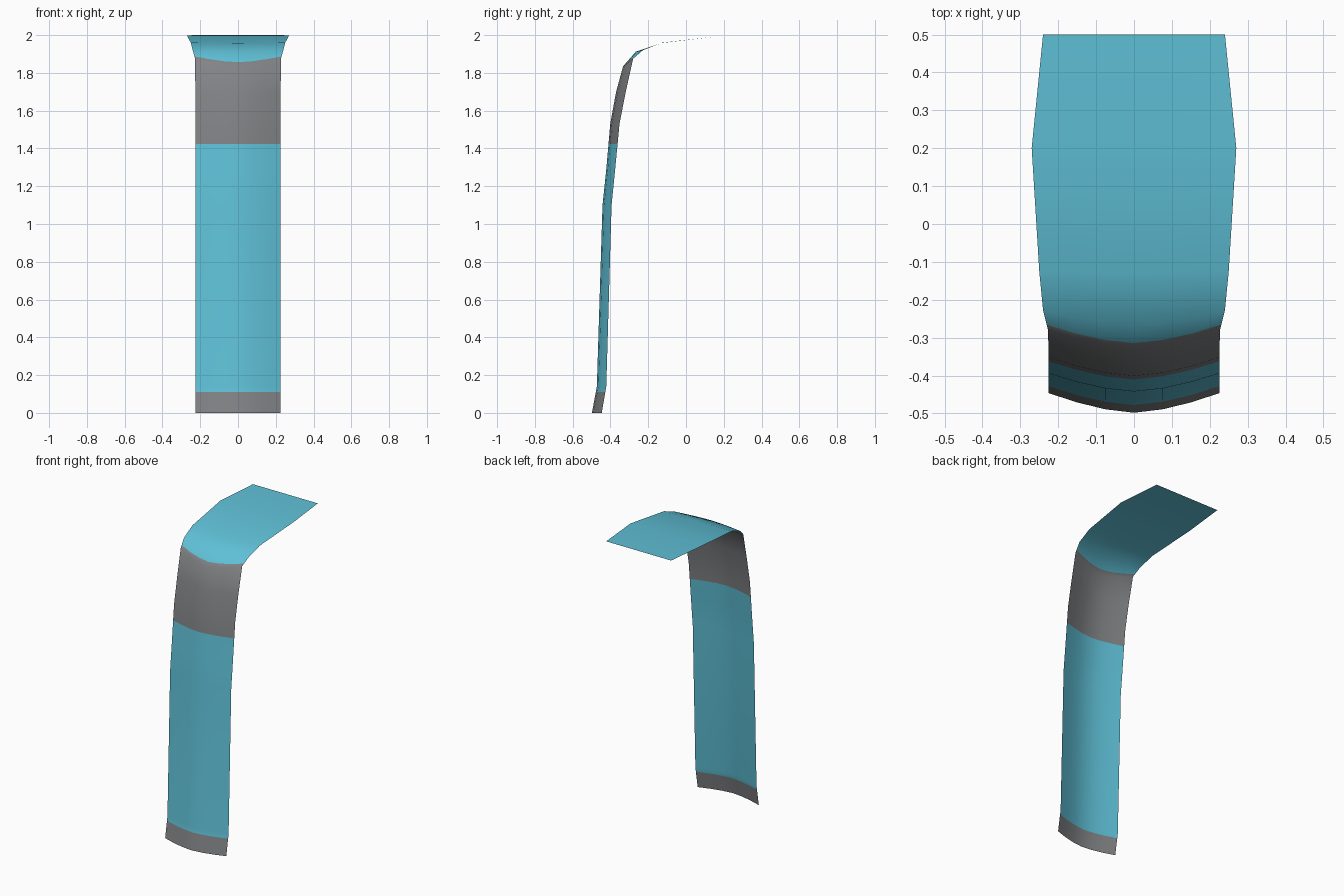
import bpy
import bmesh

if "Cube" in bpy.data.objects:
    bpy.data.objects.remove(bpy.data.objects["Cube"])


def material(name, rgb):
    m = bpy.data.materials.new(name)
    m.diffuse_color = (*rgb, 1.0)
    m.use_nodes = True
    m.node_tree.nodes["Principled BSDF"].inputs["Base Color"].default_value = m.diffuse_color
    return m


# Cross-sections from foot to back lip:
# half width, centre (y, z), side edge (y, z)
SECTIONS = [
    (0.226, -0.498, 0.00, -0.446, 0.00),
    (0.226, -0.472, 0.14, -0.422, 0.14),
    (0.226, -0.442, 1.10, -0.394, 1.10),
    (0.226, -0.422, 1.29, -0.375, 1.29),
    (0.226, -0.401, 1.53, -0.352, 1.53),
    (0.226, -0.370, 1.70, -0.319, 1.70),
    (0.227, -0.333, 1.835, -0.280, 1.875),
    (0.240, -0.266, 1.912, -0.228, 1.92),
    (0.250, -0.130, 1.958, -0.125, 1.96),
    (0.270, 0.200, 1.997, 0.200, 1.997),
    (0.240, 0.500, 2.00, 0.500, 2.00),
]


def section_between(i, t):
    return tuple(a + (b - a) * t for a, b in zip(SECTIONS[i], SECTIONS[i + 1]))


# Extra sections where the colour changes, giving clean borders
rows, row_colour = [], []
colour = 1
SPLITS = {0: 0.11 / 0.14, 3: (1.424 - 1.29) / 0.24, 6: 0.28}
for i, s in enumerate(SECTIONS):
    rows.append(s)
    row_colour.append(colour)
    if i in SPLITS:
        colour = 1 - colour
        rows.append(section_between(i, SPLITS[i]))
        row_colour.append(colour)

# Curved sheet: bowed across its width, lofted along the sections
COLUMNS = [-1, -0.67, -0.33, 0, 0.33, 0.67, 1]
bm = bmesh.new()
grid = []
for half, cy, cz, ey, ez in rows:
    line = []
    for u in COLUMNS:
        k = abs(u) ** 1.6
        line.append(bm.verts.new((half * u, cy + (ey - cy) * k, cz + (ez - cz) * k)))
    grid.append(line)
for r in range(len(rows) - 1):
    for c in range(len(COLUMNS) - 1):
        f = bm.faces.new((grid[r][c], grid[r][c + 1], grid[r + 1][c + 1], grid[r + 1][c]))
        f.material_index = row_colour[r]
        f.smooth = True

mesh = bpy.data.meshes.new("curved_panel")
bm.to_mesh(mesh)
bm.free()
mesh.materials.append(material("light blue", (0.115, 0.53, 0.68)))
mesh.materials.append(material("grey", (0.22, 0.225, 0.235)))
panel = bpy.data.objects.new("curved_panel", mesh)
bpy.context.collection.objects.link(panel)
